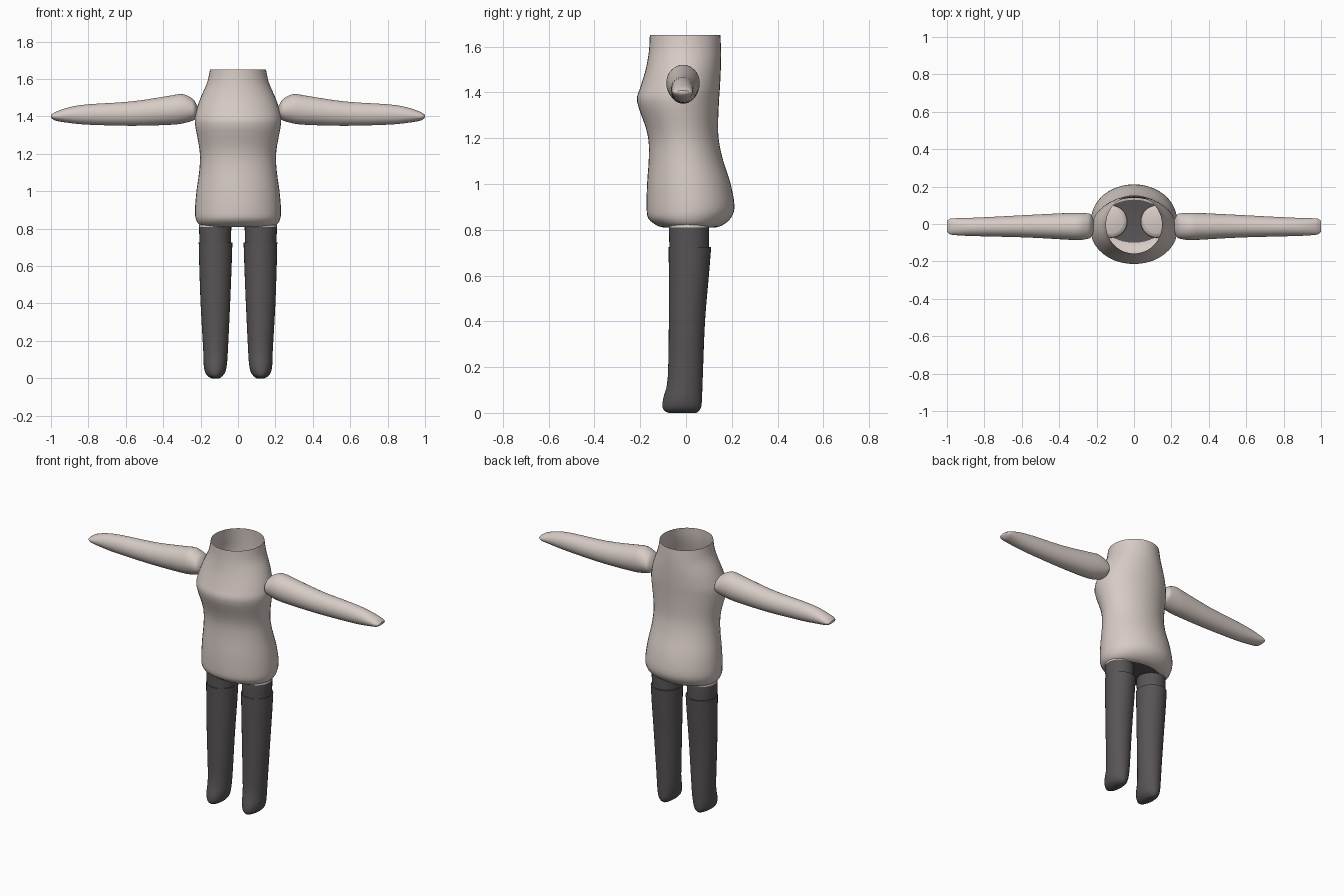
import bpy
import bmesh
import math

default_cube = bpy.data.objects.get("Cube")
if default_cube:
    bpy.data.objects.remove(default_cube, do_unlink=True)


def make_material(name, colour):
    material = bpy.data.materials.new(name)
    material.use_nodes = True
    material.diffuse_color = (*colour, 1)
    shader = material.node_tree.nodes["Principled BSDF"]
    shader.inputs["Base Color"].default_value = (*colour, 1)
    shader.inputs["Roughness"].default_value = 0.7
    return material


PALE = make_material("pale skin", (0.68, 0.60, 0.56))
DARK = make_material("dark cloth", (0.10, 0.09, 0.095))


def smooth_rings(rings, steps=3):
    """Add in-between rings along a Catmull-Rom curve through the given ones."""
    result = []
    last = len(rings) - 1
    for i in range(last):
        before, start, end, after = (rings[max(0, min(last, k))]
                                     for k in (i - 1, i, i + 1, i + 2))
        for step in range(steps):
            t = step / steps
            result.append([
                b + t * ((c - a) + t * ((2*a - 5*b + 4*c - d) + t * (3*b - a - 3*c + d))) / 2
                if t else b
                for a, b, c, d in zip(before, start, end, after)])
    result.append(list(rings[last]))
    return result


def loft(name, rings, place, rule, cap_start=True, cap_end=True, sides=32):
    """Skin elliptical rings given as (position, low a, high a, low b, high b).

    place turns (position, a, b) into a point; rule picks a face's material."""
    bm = bmesh.new()
    loops = []
    for position, a_low, a_high, b_low, b_high in smooth_rings(rings):
        loop = []
        for i in range(sides):
            angle = math.tau * i / sides
            a = (a_low + a_high + (a_high - a_low) * math.cos(angle)) / 2
            b = (b_low + b_high + (b_high - b_low) * math.sin(angle)) / 2
            loop.append(bm.verts.new(place(position, a, b)))
        loops.append(loop)
    for lower, upper in zip(loops, loops[1:]):
        for i in range(sides):
            j = (i + 1) % sides
            bm.faces.new((lower[i], lower[j], upper[j], upper[i]))
    if cap_start:
        bm.faces.new(loops[0][::-1])
    if cap_end:
        bm.faces.new(loops[-1])
    bmesh.ops.recalc_face_normals(bm, faces=bm.faces)
    for face in bm.faces:
        face.material_index = rule(face)

    mesh = bpy.data.meshes.new(name)
    bm.to_mesh(mesh)
    bm.free()
    mesh.materials.append(PALE)
    mesh.materials.append(DARK)
    part = bpy.data.objects.new(name, mesh)
    bpy.context.collection.objects.link(part)
    bpy.ops.object.select_all(action="DESELECT")
    part.select_set(True)
    bpy.context.view_layer.objects.active = part
    bpy.ops.object.shade_smooth_by_angle(angle=math.radians(50))
    return part


def all_pale(face):
    return 0


def all_dark(face):
    return 1


# Torso: open at the neck, closed by a dark floor at the hips
torso_profile = [  # height, half width, front, back
    (0.81, 0.17, -0.10, 0.13), (0.82, 0.205, -0.13, 0.16),
    (0.85, 0.225, -0.165, 0.195), (0.9, 0.23, -0.172, 0.212),
    (1, 0.222, -0.17, 0.195), (1.1, 0.208, -0.163, 0.163),
    (1.18, 0.203, -0.163, 0.145), (1.25, 0.21, -0.177, 0.14),
    (1.36, 0.23, -0.214, 0.144), (1.42, 0.226, -0.2, 0.148),
    (1.5, 0.2, -0.176, 0.152), (1.58, 0.165, -0.162, 0.153),
    (1.65, 0.15, -0.158, 0.15),
]


def torso_rule(face):
    return 1 if len(face.verts) > 4 else 0


loft("torso", [(z, -w, w, front, back) for z, w, front, back in torso_profile],
     lambda z, x, y: (x, y, z), torso_rule, cap_end=False, sides=40)

# Limb profiles for the +x side; the other side is mirrored
arm_rings = [  # outward position, back and front, bottom and top
    (0.215, -0.04, 0.02, 1.4, 1.45), (0.23, -0.07, 0.05, 1.385, 1.48),
    (0.25, -0.08, 0.057, 1.375, 1.5), (0.3, -0.086, 0.06, 1.362, 1.52),
    (0.37, -0.083, 0.058, 1.355, 1.51), (0.57, -0.072, 0.048, 1.35, 1.48),
    (0.8, -0.066, 0.036, 1.356, 1.465), (0.9, -0.063, 0.032, 1.365, 1.45),
    (0.97, -0.058, 0.03, 1.376, 1.427), (0.99, -0.052, 0.025, 1.385, 1.415),
    (1, -0.04, 0.015, 1.395, 1.408),
]
leg_rings = [  # height, inner and outer, front and back
    (0, 0.1, 0.14, -0.075, 0.045), (0.01, 0.085, 0.16, -0.095, 0.058),
    (0.03, 0.07, 0.175, -0.103, 0.067), (0.07, 0.06, 0.183, -0.098, 0.07),
    (0.15, 0.054, 0.186, -0.08, 0.073), (0.4, 0.042, 0.2, -0.075, 0.083),
    (0.6, 0.034, 0.207, -0.075, 0.1), (0.725, 0.03, 0.21, -0.076, 0.11),
]
thigh_rings = [
    (0.7, 0.038, 0.204, -0.072, 0.1), (0.81, 0.036, 0.208, -0.074, 0.1),
    (0.83, 0.042, 0.2, -0.068, 0.095), (0.84, 0.06, 0.18, -0.05, 0.08),
]


def thigh_rule(face):
    # The thigh is bare above the hip floor
    return 0 if face.calc_center_median().z > 0.812 else 1


for side, label in ((1, "left"), (-1, "right")):
    def along_x(x, y, z):
        return (side * x, y, z)

    def along_z(z, x, y):
        return (side * x, y, z)

    loft(label + "_arm", arm_rings, along_x, all_pale)
    loft(label + "_leg", leg_rings, along_z, all_dark)
    loft(label + "_thigh", thigh_rings, along_z, thigh_rule)
